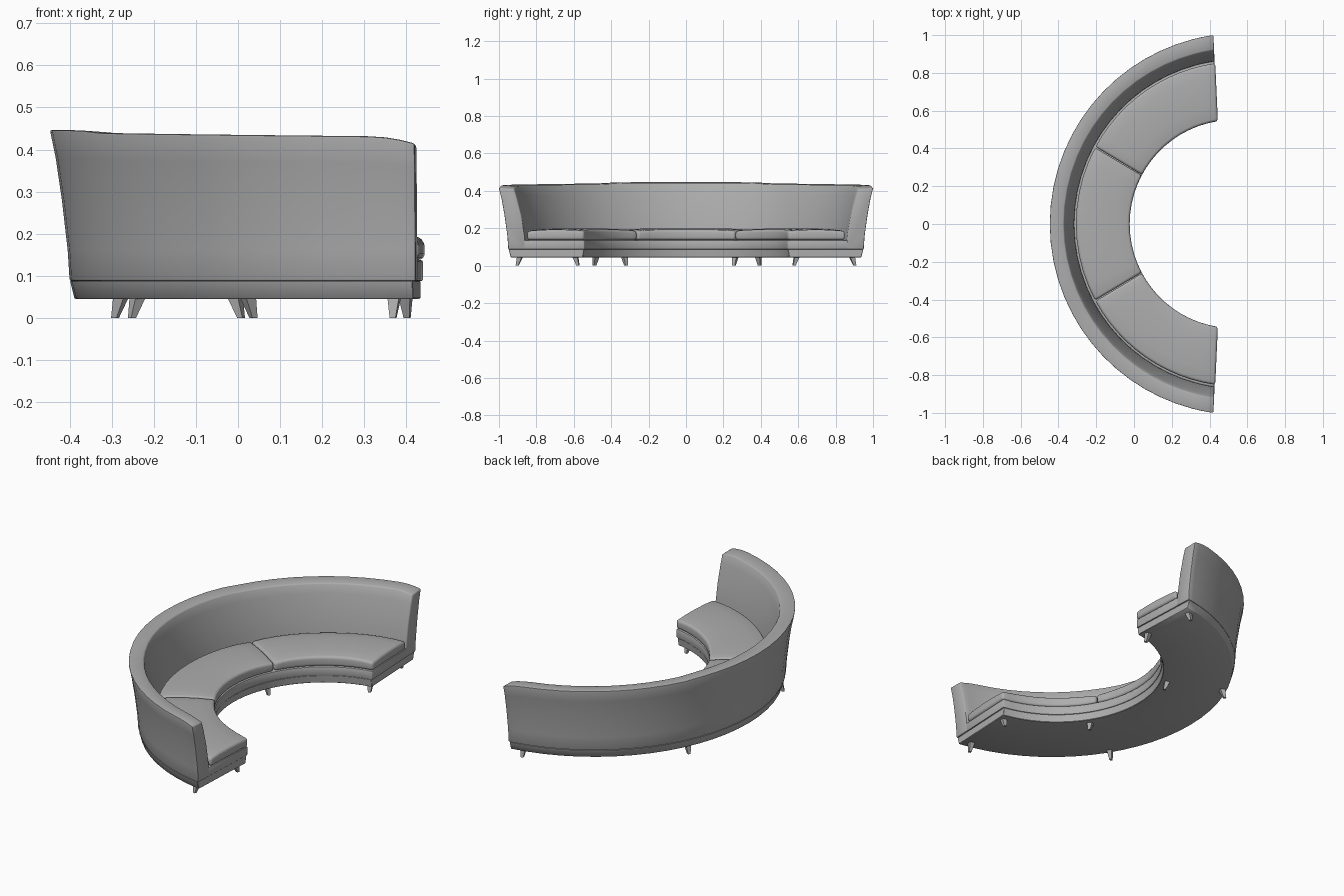
import bpy, bmesh
from math import acos, cos, sin, pi, radians, hypot
from mathutils import Matrix

if "Cube" in bpy.data.objects:
    bpy.data.objects.remove(bpy.data.objects["Cube"])

SEAM = 0.345   # share of the half sweep where the sections meet

# Dark grey upholstery
grey = bpy.data.materials.new("grey_upholstery")
grey.diffuse_color = (0.42, 0.42, 0.42, 1)
grey.use_nodes = True
grey.node_tree.nodes["Principled BSDF"].inputs["Base Color"].default_value = grey.diffuse_color


def place(r, s, dx=0.0):
    """Point on the sofa curve at radius r; s = -1..1 runs end to end."""
    c = 0.528 + (r - 0.55) * 0.08
    xe = 0.44 - (r - 0.55) * 0.045 + dx
    t = s * acos((c - xe) / r)
    return c - r * cos(t), r * sin(t)


def finish(name, bm, angle=40):
    bmesh.ops.recalc_face_normals(bm, faces=bm.faces)
    me = bpy.data.meshes.new(name)
    bm.to_mesh(me)
    bm.free()
    me.materials.append(grey)
    ob = bpy.data.objects.new(name, me)
    bpy.context.collection.objects.link(ob)
    bpy.ops.object.select_all(action='DESELECT')
    ob.select_set(True)
    bpy.context.view_layer.objects.active = ob
    bpy.ops.object.shade_smooth_by_angle(angle=radians(angle))
    return ob


def steps(a, b, n):
    return [a + (b - a) * i / n for i in range(n + 1)]


def sweep(name, profile, params, bevel=0.006, segs=2, dx=0.0, shift=None):
    """Sweep a closed (r, z) profile along the curve and round its sharp edges."""
    bm = bmesh.new()
    rings = []
    for s in params:
        ring = []
        for r, z in profile:
            x, y = place(r, s, dx)
            ring.append(bm.verts.new((x, y, z + (shift(r, z, s) if shift else 0))))
        rings.append(ring)
    m = len(profile)
    for a, b in zip(rings, rings[1:]):
        for j in range(m):
            k = (j + 1) % m
            bm.faces.new((a[j], a[k], b[k], b[j]))
    bm.faces.new(rings[0])
    bm.faces.new(rings[-1])
    bmesh.ops.recalc_face_normals(bm, faces=bm.faces)
    sharp = [e for e in bm.edges if e.calc_face_angle(0) > 0.7]
    bmesh.ops.bevel(bm, geom=sharp, offset=bevel, segments=segs, profile=0.5,
                    affect='EDGES', clamp_overlap=True)
    return finish(name, bm)


# Plinth and seat deck
sweep("plinth", [(0.56, 0.045), (0.948, 0.045), (0.96, 0.088), (0.554, 0.088)],
      steps(-1, 1, 30), 0.002, 1, -0.006)
sweep("seat_deck", [(0.551, 0.087), (0.9, 0.087), (0.9, 0.137), (0.551, 0.137)],
      steps(-1, 1, 30), 0.005, 2)

# Backrest: one flared shell, stepped lower past the seams and rounded at the ends
back = [(0.961, 0.087), (0.966, 0.16), (0.981, 0.28), (0.997, 0.38), (1.012, 0.447),
        (0.93, 0.442), (0.915, 0.39), (0.89, 0.28), (0.872, 0.16), (0.868, 0.087)]


def back_drop(r, z, s):
    a = abs(s)
    d = 0.007 * min(1, a / SEAM) ** 6
    if a > SEAM:
        d += 0.009 * (a - SEAM) / (1 - SEAM) + 0.016 * max(0, (a - 0.92) / 0.08) ** 2
    return -d * max(0, z - 0.16) / 0.285


half = steps(SEAM, 0.92, 9) + [0.95, 0.975, 1]
sweep("backrest", back, [-s for s in reversed(half)] + steps(-SEAM, SEAM, 10)[1:-1] + half,
      0.006, 2, 0.001, back_drop)

# Seat cushions: soft, slightly crowned
cushion = [(0.551, 0.138), (0.86, 0.138), (0.86, 0.184), (0.79, 0.19), (0.71, 0.192),
           (0.63, 0.19), (0.551, 0.184)]
for side, a, b, n in (("left", -1, -SEAM, 12), ("middle", -SEAM, SEAM, 10),
                      ("right", SEAM, 1, 12)):
    gap = 0.002

    def crown(r, z, s, a=a, b=b):
        u = (2 * s - a - b) / (b - a)
        return 0.008 * (1 - min(1, abs(u)) ** 4) if z > 0.15 else 0

    sweep(side + "_seat_cushion", cushion,
          steps(a + (gap if a > -1 else 0), b - (gap if b < 1 else 0), n),
          0.014, 4, 0.004, crown)

# Splayed tapered legs: position, outward (+1) or inward (-1) lean
legs = [(0.37, 0.895, 1), (0.37, -0.895, 1), (0.40, 0.585, -1), (0.40, -0.585, -1),
        (-0.285, 0.39, 1), (-0.245, -0.485, 1), (0.0, 0.26, -1), (0.03, -0.325, -1)]
for i, (x, y, lean) in enumerate(legs):
    bm = bmesh.new()
    bmesh.ops.create_cone(bm, cap_ends=True, segments=4, radius1=0.010, radius2=0.020,
                          depth=0.05, matrix=Matrix.Rotation(pi / 4, 4, 'Z'))
    dx, dy = x - 0.54, y
    d = hypot(dx, dy)
    ux, uy = dx / d, dy / d
    for v in bm.verts:
        px, py, pz = v.co
        k = lean * (-0.008 if pz > 0 else 0.008)
        v.co = (x + px * ux - py * uy + k * ux, y + px * uy + py * ux + k * uy, pz + 0.025)
    finish(f"leg_{i + 1}", bm, 30)
